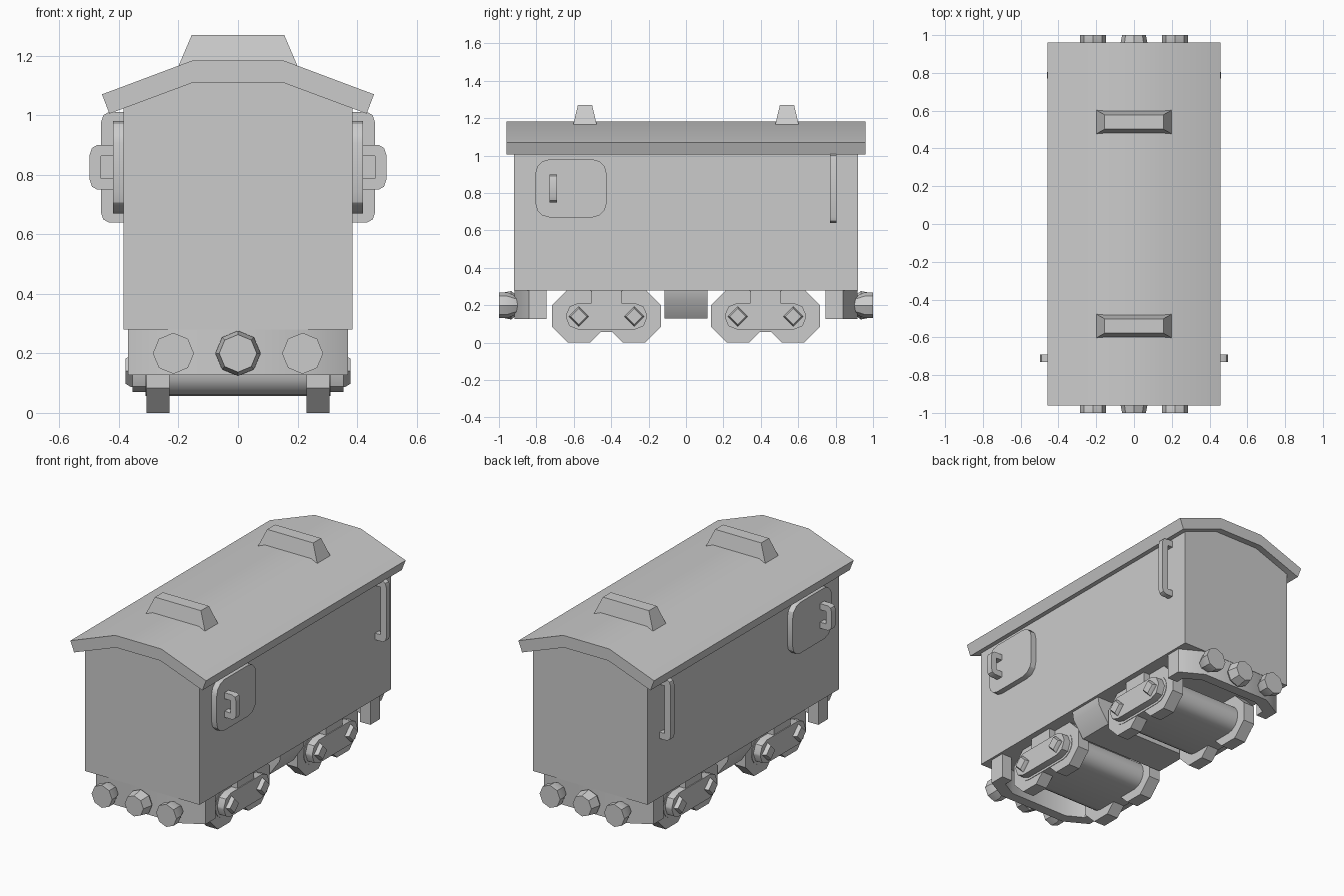
import bpy, bmesh, math
from math import cos, sin, pi

if "Cube" in bpy.data.objects:
    bpy.data.objects.remove(bpy.data.objects["Cube"])


def finish(name, bm, angle=30):
    bmesh.ops.recalc_face_normals(bm, faces=bm.faces)
    me = bpy.data.meshes.new(name)
    bm.to_mesh(me)
    bm.free()
    ob = bpy.data.objects.new(name, me)
    bpy.context.collection.objects.link(ob)
    bpy.ops.object.select_all(action='DESELECT')
    ob.select_set(True)
    bpy.context.view_layer.objects.active = ob
    bpy.ops.object.shade_smooth_by_angle(angle=math.radians(angle))
    return ob


def place(axis, u, v, d):
    # profile axes: x -> (y, z), y -> (x, z), z -> (x, y)
    return {'x': (d, u, v), 'y': (u, d, v), 'z': (u, v, d)}[axis]


def loft(name, axis, rings, angle=30):
    """Join equal-sized profiles, each given as (depth, points)."""
    bm = bmesh.new()
    loops = [[bm.verts.new(place(axis, u, v, d)) for u, v in pts] for d, pts in rings]
    for a, b in zip(loops, loops[1:]):
        for i in range(len(a)):
            j = (i + 1) % len(a)
            bm.faces.new((a[i], a[j], b[j], b[i]))
    bm.faces.new(loops[0])
    bm.faces.new(loops[-1])
    return finish(name, bm, angle)


def prism(name, axis, pts, a, b, angle=30):
    return loft(name, axis, [(a, pts), (b, pts)], angle)


def ngon(cu, cv, r, n, start=0.0):
    return [(cu + r * cos(start + 2 * pi * i / n), cv + r * sin(start + 2 * pi * i / n))
            for i in range(n)]


def rect(u0, u1, v0, v1):
    return [(u0, v0), (u1, v0), (u1, v1), (u0, v1)]


def rounded(u0, u1, v0, v1, r, seg):
    pts = []
    corners = [(u1 - r, v1 - r), (u0 + r, v1 - r), (u0 + r, v0 + r), (u1 - r, v0 + r)]
    for k, (cu, cv) in enumerate(corners):
        for i in range(seg + 1):
            a = pi / 2 * (k + i / seg)
            pts.append((cu + r * cos(a), cv + r * sin(a)))
    return pts


def grip(x0, x1, z0, z1, t):
    """C-shaped handle profile with clipped corners."""
    c = 0.025
    return [(x0, z0), (x1 - c, z0), (x1 - c * .3, z0 + c * .4), (x1, z0 + c * 1.3),
            (x1, z1 - c * 1.3), (x1 - c * .3, z1 - c * .4), (x1 - c, z1), (x0, z1),
            (x0, z1 - t), (x1 - t, z1 - t), (x1 - t, z0 + t), (x0, z0 + t)]


def flip(pts, s):
    return [(s * u, v) for u, v in pts]


# Body with gabled ends, reaching up into the roof
prism("body", 'y', [(-.385, .28), (.385, .28), (.385, 1.05), (.15, 1.14),
                    (-.15, 1.14), (-.385, 1.05)], -.92, .92, 10)

# Roof shell
prism("roof", 'y', [(-.457, 1.07), (-.155, 1.183), (.155, 1.183), (.457, 1.07),
                    (.432, 1.005), (.15, 1.11), (-.15, 1.11), (-.432, 1.005)], -.96, .96)

# Under-floor box between the bogies
prism("underfloor_box", 'y', [(-.37, .29), (.37, .29), (.36, .23), (.29, .13),
                              (-.29, .13), (-.36, .23)], -.115, .115, 40)

for s, end in ((-1, "front"), (1, "back")):
    # Roof vent
    y = s * .54
    loft(end + "_roof_vent", 'z', [(1.165, rect(-.2, .2, y - .063, y + .063)),
                                   (1.27, rect(-.155, .155, y - .038, y + .038))])

    # U-shaped buffer beam
    beam = [(-.37, .745), (-.37, .84), (-.23, .918), (.23, .918), (.37, .84), (.37, .745),
            (.30, .745), (.30, .80), (.20, .855), (-.20, .855), (-.30, .80), (-.30, .745)]
    prism(end + "_buffer_beam", 'z', [(x, s * y) for x, y in beam], .127, .285)

    # Side buffers and tapered centre coupling
    for x in (-.217, .217):
        loft(end + "_buffer", 'y', [(s * .90, ngon(x, .2, .045, 8)),
                                    (s * .955, ngon(x, .2, .069, 8)),
                                    (s * 1.0, ngon(x, .2, .069, 8))])
    loft(end + "_coupling", 'y', [(s * .90, ngon(0, .2, .05, 8)),
                                  (s * .935, ngon(0, .2, .076, 8)),
                                  (s * 1.0, ngon(0, .2, .063, 8))])

    # Bogie core and its mount to the floor
    y = s * .425
    prism(end + "_bogie_core", 'x', rounded(y - .235, y + .235, .056, .226, .084, 4), -.31, .31)
    prism(end + "_bogie_mount", 'x', rect(y - .08, y + .08, .15, .285), -.35, .35)

    for m in (-1, 1):
        # Side plate, wheels and hub bolts
        prism(end + "_side_plate", 'x', rounded(y - .217, y + .217, .07, .212, .065, 2),
              m * .29, m * .355)
        for dy in (-.148, .148):
            prism(end + "_wheel", 'x', ngon(y + dy, .142, .154, 8, pi / 8), m * .23, m * .307)
            loft(end + "_hub_bolt", 'x', [(m * .34, ngon(y + dy, .14, .053, 4)),
                                          (m * .36, ngon(y + dy, .14, .053, 4)),
                                          (m * .378, ngon(y + dy, .14, .042, 4))])

for m, side in ((-1, "left"), (1, "right")):
    # Hatch panel with its handle, and the tall grab rail
    prism(side + "_hatch", 'x', rounded(-.805, -.425, .67, .98, .075, 3), m * .37, m * .42)
    prism(side + "_hatch_handle", 'y', flip(grip(.41, .498, .75, .90, .037), m), -.73, -.69)
    prism(side + "_grab_rail", 'y', flip(grip(.375, .46, .64, 1.01, .04), m), .77, .805)
